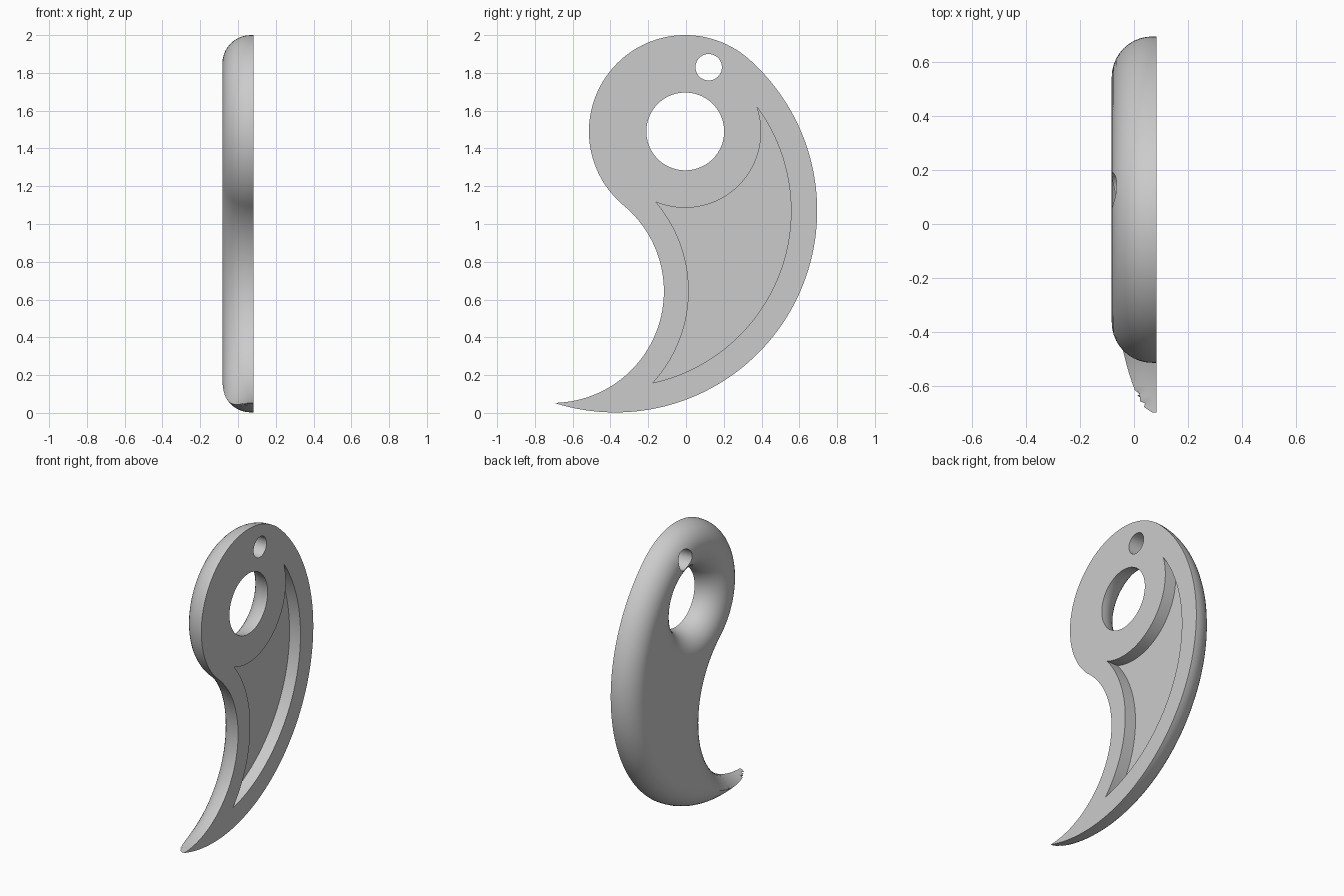
import bpy, bmesh, math
from mathutils import Vector
from mathutils.geometry import delaunay_2d_cdt, intersect_point_line

if "Cube" in bpy.data.objects:
    bpy.data.objects.remove(bpy.data.objects["Cube"])

FRONT = 0.0825      # flat carved side
FLOOR = 0.0         # bottom of the carved pocket
LIP = 0.015         # straight wall below the fillet
FILLET = 0.15
STEPS = 10


def arc(centre, start, end, count, ccw):
    """Points from start up to (not including) end, turning round centre."""
    c = Vector(centre)
    a, b = Vector(start) - c, Vector(end) - c
    t0, t1 = math.atan2(a.y, a.x), math.atan2(b.y, b.x)
    if ccw and t1 < t0:
        t1 += math.tau
    if not ccw and t1 > t0:
        t1 -= math.tau
    pts = []
    for i in range(count):
        f = i / count
        t = t0 + (t1 - t0) * f
        r = a.length + (b.length - a.length) * f
        pts.append(c + Vector((math.cos(t), math.sin(t))) * r)
    return pts


def circle(centre, radius, count):
    """Clockwise circle, so that the material lies on its left."""
    c = Vector(centre)
    return [c + radius * Vector((math.cos(t), -math.sin(t)))
            for t in (math.tau * i / count for i in range(count))]


def inside(p, loop):
    hit = False
    for a, b in zip(loop, loop[1:] + loop[:1]):
        if (a.y > p.y) != (b.y > p.y):
            if p.x < a.x + (b.x - a.x) * (p.y - a.y) / (b.y - a.y):
                hit = not hit
    return hit


# Profiles in the (y, z) plane
HEAD, SWEEP, HOLLOW = (-0.004, 1.49), (-0.375, 1.07), (-0.708, 0.643)
shoulder, neck, tip = (0.334, 1.872), (-0.33, 1.098), (-0.698, 0.053)
outline = (arc(HEAD, shoulder, neck, 80, True)
           + arc(HOLLOW, neck, tip, 70, False)
           + arc(SWEEP, tip, shoulder, 130, True))
big_hole = circle(HEAD, 0.206, 72)
small_hole = circle((0.12, 1.83), 0.07, 40)

top, notch, bottom = (0.376, 1.619), (-0.159, 1.116), (-0.175, 0.159)
pocket = (arc(HEAD, top, notch, 40, False)
          + arc(HOLLOW, notch, bottom, 40, False)
          + arc(SWEEP, bottom, top, 70, True))

segments = [s for loop in (outline, big_hole)
            for s in zip(loop, loop[1:] + loop[:1])]


def edge_distance(p):
    best = 10.0
    for a, b in segments:
        q, f = intersect_point_line(p, a, b)
        q = a if f <= 0 else b if f >= 1 else q
        best = min(best, math.hypot(q[0] - p.x, q[1] - p.y))
    return best


def rounded_back(p):
    d = FILLET - min(edge_distance(p), FILLET)
    return FRONT - LIP - math.sqrt(max(FILLET ** 2 - d ** 2, 0))


def fillet_rings(loop, points, edges, ridge):
    """Add inward offset rings of a loop, stopping where they meet at a ridge."""
    levels = [FILLET * (1 - math.cos(math.pi / 2 * k / STEPS))
              for k in range(1, STEPS + 1)]
    previous, n = {}, len(loop)
    first = None
    for i, p in enumerate(loop):
        way = (loop[(i + 1) % n] - loop[i - 1]).normalized()
        normal = Vector((-way.y, way.x))

        def free(t):
            return edge_distance(p + normal * t) > t - 0.0005

        reach = FILLET
        if not free(reach):
            low = 0.0
            for _ in range(11):
                mid = (low + reach) / 2
                low, reach = (mid, reach) if free(mid) else (low, mid)
            reach = low
            q = p + normal * reach
            if reach > 0.003 and all((q - o).length > 0.006 for o in ridge):
                ridge.append(q)
        column = {}
        for k, d in enumerate(levels):
            if d <= reach - 0.003 or reach == FILLET:
                column[k] = len(points)
                points.append(p + normal * d)
                if k in previous:
                    edges.append((previous[k], column[k]))
        previous = column
        first = column if first is None else first
    edges.extend((previous[k], first[k]) for k in first if k in previous)


def sheet(bm, loops, keep, height, skirt, fillets=()):
    """Triangulate loops, keep wanted faces, lift them and wall the border."""
    points, edges, ridge = [], [], []
    for loop in loops:
        s, n = len(points), len(loop)
        points.extend(loop)
        edges.extend((s + i, s + (i + 1) % n) for i in range(n))
    for loop in fillets:
        fillet_rings(loop, points, edges, ridge)
    points.extend(ridge)
    coords, _, tris, *_ = delaunay_2d_cdt(points, edges, [], 0, 1e-6)
    verts, faces = {}, []
    for tri in tris:
        if not keep(sum((coords[i] for i in tri), Vector((0, 0))) / len(tri)):
            continue
        for i in tri:
            if i not in verts:
                p = coords[i]
                verts[i] = bm.verts.new((height(p), p.x, p.y))
        faces.append(bm.faces.new([verts[i] for i in tri]))
    if skirt:
        border = [e for e in {e for f in faces for e in f.edges} if e.is_boundary]
        grown = bmesh.ops.extrude_edge_only(bm, edges=border)["geom"]
        for v in grown:
            if isinstance(v, bmesh.types.BMVert):
                v.co.x = FRONT


def in_body(p):
    return inside(p, outline) and not inside(p, big_hole) and not inside(p, small_hole)


bm = bmesh.new()
# Rounded back with outer walls and hole walls
sheet(bm, (outline, big_hole, small_hole), in_body, rounded_back, True,
      (outline, big_hole))
# Flat carved side around the pocket
sheet(bm, (outline, big_hole, small_hole, pocket),
      lambda p: in_body(p) and not inside(p, pocket), lambda p: FRONT, False)
# Pocket floor and walls
sheet(bm, (pocket,), lambda p: inside(p, pocket), lambda p: FLOOR, True)
bmesh.ops.remove_doubles(bm, verts=bm.verts[:], dist=1e-5)
bmesh.ops.recalc_face_normals(bm, faces=bm.faces[:])

mesh = bpy.data.meshes.new("hook_pendant")
bm.to_mesh(mesh)
bm.free()
pendant = bpy.data.objects.new("hook_pendant", mesh)
bpy.context.collection.objects.link(pendant)

# Plain grey finish
grey = bpy.data.materials.new("light_grey")
grey.use_nodes = True
grey.diffuse_color = (0.6, 0.6, 0.6, 1)
grey.node_tree.nodes["Principled BSDF"].inputs["Base Color"].default_value = (0.6, 0.6, 0.6, 1)
mesh.materials.append(grey)

bpy.ops.object.select_all(action="DESELECT")
pendant.select_set(True)
bpy.context.view_layer.objects.active = pendant
bpy.ops.object.shade_smooth_by_angle(angle=math.radians(35))
